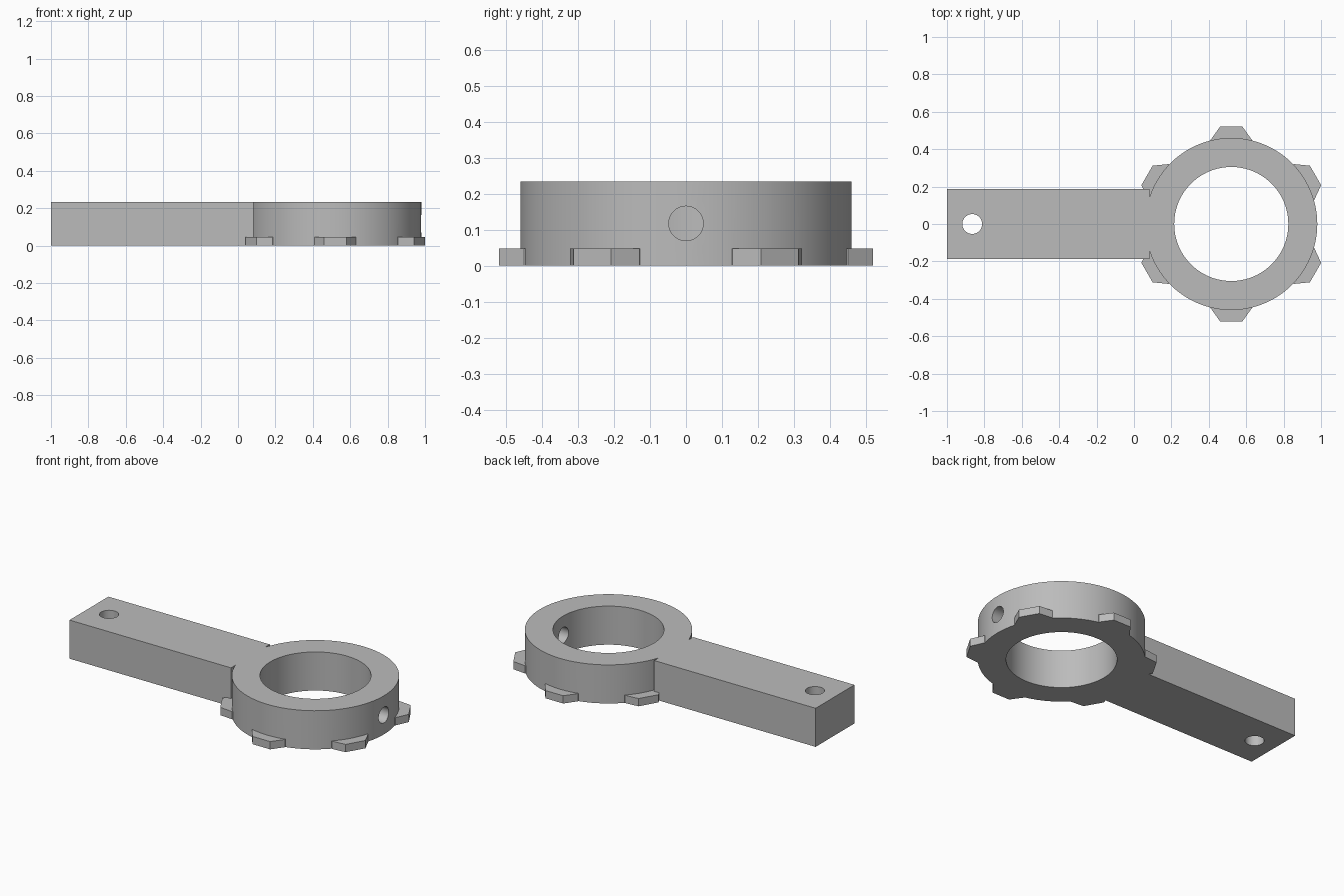
import bpy, bmesh, math
from mathutils import Matrix, Vector

if "Cube" in bpy.data.objects:
    bpy.data.objects.remove(bpy.data.objects["Cube"], do_unlink=True)

HEIGHT = 0.234
CENTRE = Vector((0.52, 0, 0))
OUTER, BORE = 0.46, 0.305

grey = bpy.data.materials.new("plain_grey")
grey.use_nodes = True
colour = (0.5, 0.5, 0.5, 1)
grey.diffuse_color = colour
grey.node_tree.nodes["Principled BSDF"].inputs["Base Color"].default_value = colour


def prism(name, outline, z0, z1, matrix=Matrix()):
    """Extrude a flat outline from z0 to z1."""
    bm = bmesh.new()
    face = bm.faces.new([bm.verts.new((x, y, z0)) for x, y in outline])
    top = bmesh.ops.extrude_face_region(bm, geom=[face])["geom"]
    verts = [v for v in top if isinstance(v, bmesh.types.BMVert)]
    bmesh.ops.translate(bm, verts=verts, vec=(0, 0, z1 - z0))
    bmesh.ops.recalc_face_normals(bm, faces=bm.faces)
    bm.transform(matrix)
    mesh = bpy.data.meshes.new(name)
    bm.to_mesh(mesh)
    bm.free()
    mesh.materials.append(grey)
    obj = bpy.data.objects.new(name, mesh)
    bpy.context.collection.objects.link(obj)
    return obj


def circle(radius, count):
    steps = [math.tau * i / count for i in range(count)]
    return [(radius * math.cos(a), radius * math.sin(a)) for a in steps]


def combine(target, other, operation):
    mod = target.modifiers.new(other.name, "BOOLEAN")
    mod.operation, mod.object, mod.solver = operation, other, "EXACT"
    bpy.context.view_layer.objects.active = target
    bpy.ops.object.modifier_apply(modifier=mod.name)
    bpy.data.objects.remove(other, do_unlink=True)


at_ring = Matrix.Translation(CENTRE)

# Ring body with the straight handle
body = prism("ring_handle", circle(OUTER, 96), 0, HEIGHT, at_ring)
half = 0.186
handle = prism("handle", [(-1, -half), (0.083, -half), (0.083, half), (-1, half)], 0, HEIGHT)
combine(body, handle, "UNION")

# Six grip tabs around the foot of the ring
tab_outline = [(0.40, -0.11), (0.45, -0.11), (0.52, -0.06),
               (0.52, 0.06), (0.45, 0.11), (0.40, 0.11)]
for i in range(6):
    turn = Matrix.Rotation(math.radians(30 + 60 * i), 4, "Z")
    combine(body, prism("tab", tab_outline, 0, 0.047, at_ring @ turn), "UNION")

# Large bore, hanging hole and sideways screw hole
bore = prism("bore", circle(BORE, 96), -0.1, HEIGHT + 0.1, at_ring)
combine(body, bore, "DIFFERENCE")
hanging = prism("hanging_hole", circle(0.053, 40), -0.1, HEIGHT + 0.1,
                Matrix.Translation((-0.865, 0, 0)))
combine(body, hanging, "DIFFERENCE")
sideways = Matrix.Translation((CENTRE.x, 0, HEIGHT / 2)) @ Matrix.Rotation(math.pi / 2, 4, "Y")
screw = prism("screw_hole", circle(0.048, 40), 0.2, 0.6, sideways)
combine(body, screw, "DIFFERENCE")

# Smooth round walls, crisp edges
bpy.ops.object.select_all(action="DESELECT")
body.select_set(True)
bpy.context.view_layer.objects.active = body
bpy.ops.object.shade_smooth_by_angle(angle=math.radians(25))
